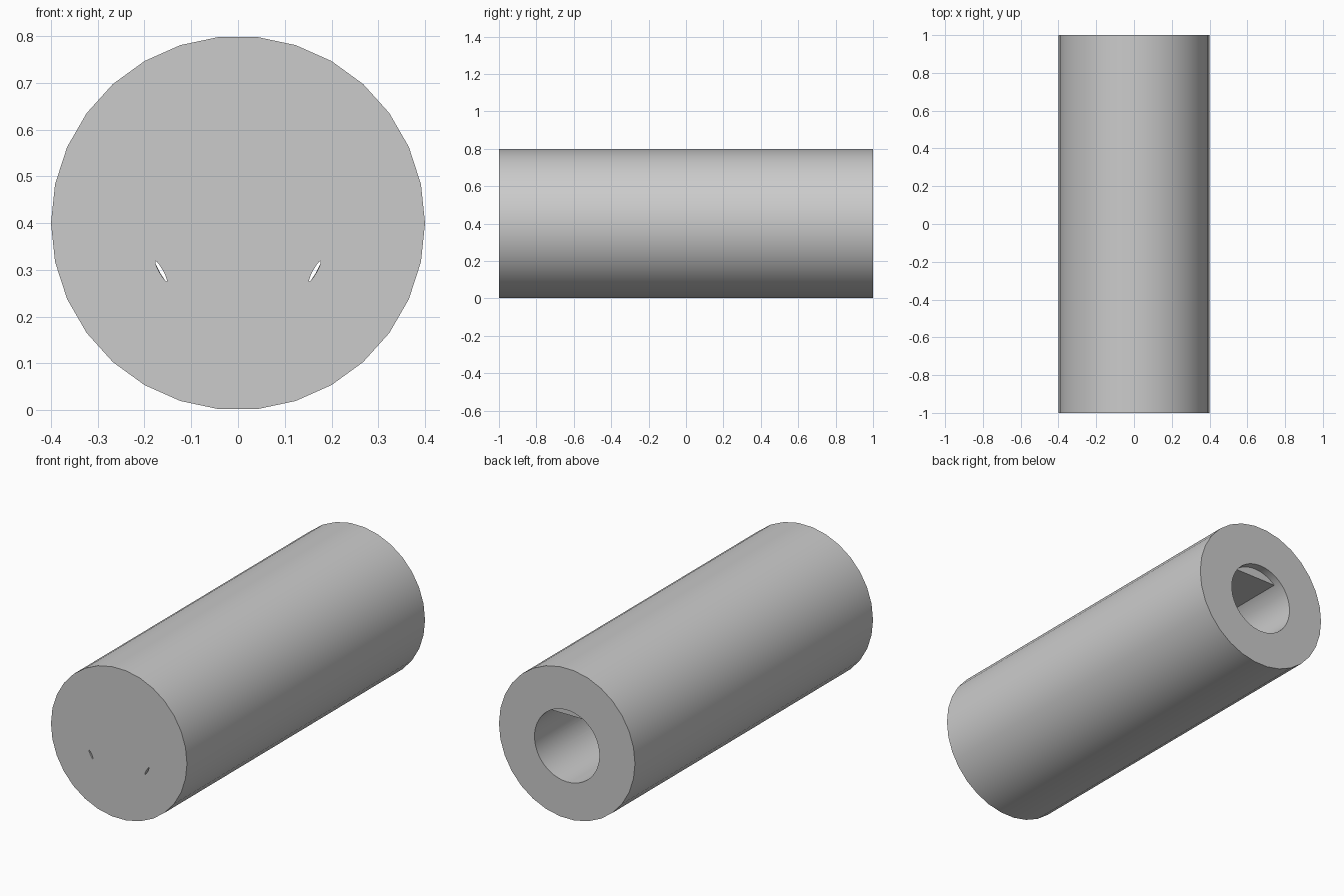
import bpy, bmesh, math

if "Cube" in bpy.data.objects:
    bpy.data.objects.remove(bpy.data.objects["Cube"])


def prism(name, profile, y0, y1):
    """Extrude an (x, z) outline along y."""
    bm = bmesh.new()
    face = bm.faces.new([bm.verts.new((x, y0, z)) for x, z in profile])
    ext = bmesh.ops.extrude_face_region(bm, geom=[face])
    moved = [v for v in ext["geom"] if isinstance(v, bmesh.types.BMVert)]
    bmesh.ops.translate(bm, verts=moved, vec=(0, y1 - y0, 0))
    bmesh.ops.recalc_face_normals(bm, faces=bm.faces)
    me = bpy.data.meshes.new(name)
    bm.to_mesh(me)
    bm.free()
    ob = bpy.data.objects.new(name, me)
    bpy.context.collection.objects.link(ob)
    return ob


def arc(cz, r, a0, a1, n, closed=False):
    steps = n if closed else n - 1
    return [(r * math.cos(a0 + (a1 - a0) * i / steps),
             cz + r * math.sin(a0 + (a1 - a0) * i / steps)) for i in range(n)]


def cut(target, cutter):
    mod = target.modifiers.new("cut", 'BOOLEAN')
    mod.operation = 'DIFFERENCE'
    mod.solver = 'EXACT'
    mod.object = cutter
    bpy.context.view_layer.objects.active = target
    bpy.ops.object.modifier_apply(modifier=mod.name)
    bpy.data.objects.remove(cutter)


def smooth(ob):
    bpy.ops.object.select_all(action='DESELECT')
    ob.select_set(True)
    bpy.context.view_layer.objects.active = ob
    bpy.ops.object.shade_smooth_by_angle(angle=math.radians(30))


TAU = 2 * math.pi
BORE_Z, BORE_R = 0.387, 0.191

# Main cylinder with a blind bore opening at the back
body = prism("cylinder_body", arc(0.4, 0.4, 0, TAU, 30, True), -1, 1)
cut(body, prism("bore_cutter", arc(BORE_Z, BORE_R, 0, TAU, 48, True), -0.97, 1.1))

# Pair of narrow leaf-shaped slits through the front wall
for side in (-1, 1):
    cx, cz, tilt = 0.1645, 0.297, math.radians(61)
    leaf = []
    for i in range(12):
        t = TAU * i / 12
        a, b = 0.025 * math.cos(t), 0.0042 * math.sin(t)
        leaf.append((side * (cx + a * math.cos(tilt) - b * math.sin(tilt)),
                     cz + a * math.sin(tilt) + b * math.cos(tilt)))
    cut(body, prism("slit_cutter", leaf, -1.1, -0.9))
smooth(body)

# Flat-bottomed key filling the top of the bore, set in from the mouth
r = BORE_R + 0.004
half = math.asin((0.53 - BORE_Z) / r)
key = prism("bore_key", arc(BORE_Z, r, half, math.pi - half, 14), -0.98, 0.957)
smooth(key)
